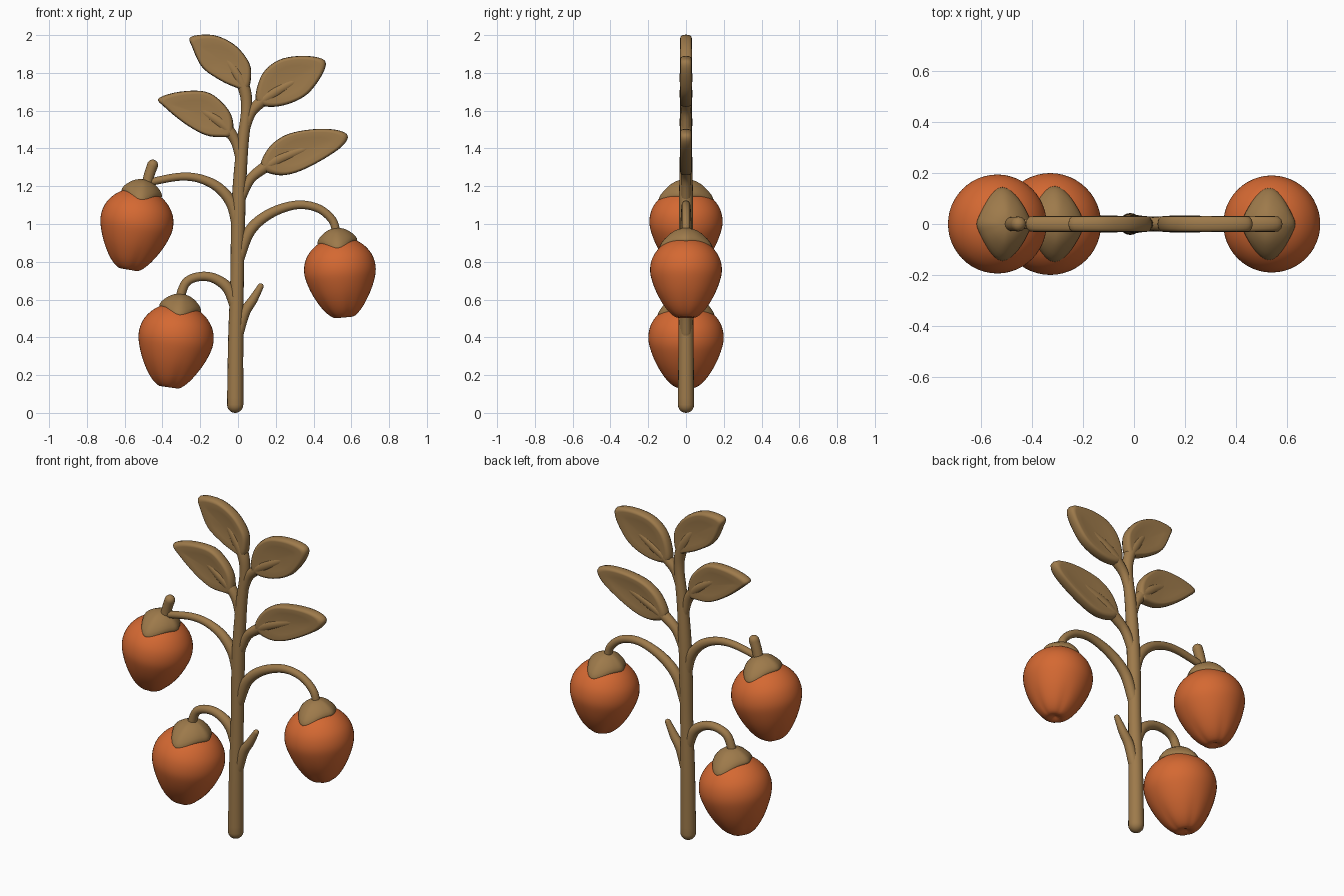
import bpy
from math import sin, cos, pi, sqrt
from mathutils import Vector, Matrix

default_cube = bpy.data.objects.get("Cube")
if default_cube:
    bpy.data.objects.remove(default_cube, do_unlink=True)


def make_material(name, color):
    material = bpy.data.materials.new(name)
    material.use_nodes = True
    material.diffuse_color = color
    material.node_tree.nodes["Principled BSDF"].inputs["Base Color"].default_value = color
    return material


brown = make_material("stem brown", (0.34, 0.195, 0.07, 1))
orange = make_material("fruit orange", (0.66, 0.14, 0.032, 1))


def smooth_points(points, steps, closed=False):
    """Catmull-Rom interpolation through points of any dimension."""
    vectors = [Vector(p) for p in points]
    count = len(vectors)
    result = []

    def pick(i):
        return vectors[i % count] if closed else vectors[max(0, min(count - 1, i))]

    for i in range(count if closed else count - 1):
        a, b, c, d = (pick(i + k) for k in (-1, 0, 1, 2))
        for s in range(steps):
            t = s / steps
            result.append(b + (c - a) * (t / 2)
                          + (2 * a - 5 * b + 4 * c - d) * (t * t / 2)
                          + (3 * b - a - 3 * c + d) * (t ** 3 / 2))
    if not closed:
        result.append(vectors[-1])
    return result


def skin(name, rings, material, matrix=None):
    """Bridge equal-sized rings of points and close both ends."""
    size = len(rings[0])
    verts = [v for ring in rings for v in ring]
    faces = []
    for r in range(len(rings) - 1):
        for i in range(size):
            j = (i + 1) % size
            low, high = r * size, (r + 1) * size
            faces.append((low + i, low + j, high + j, high + i))
    last = (len(rings) - 1) * size
    faces.append(tuple(reversed(range(size))))
    faces.append(tuple(range(last, last + size)))
    mesh = bpy.data.meshes.new(name)
    mesh.from_pydata(verts, [], faces)
    mesh.materials.append(material)
    obj = bpy.data.objects.new(name, mesh)
    bpy.context.scene.collection.objects.link(obj)
    if matrix:
        obj.matrix_world = matrix
    # consistent outward normals
    bpy.ops.object.select_all(action="DESELECT")
    obj.select_set(True)
    bpy.context.view_layer.objects.active = obj
    bpy.ops.object.mode_set(mode="EDIT")
    bpy.ops.mesh.select_all(action="SELECT")
    bpy.ops.mesh.normals_make_consistent(inside=False)
    bpy.ops.object.mode_set(mode="OBJECT")
    mesh.shade_smooth()
    return obj


def tube(name, path, sides=16):
    """Tapered round-ended tube; path points are (x, z, radius)."""
    points = smooth_points(path, 6)
    spine = []
    for i, p in enumerate(points):
        d = points[min(i + 1, len(points) - 1)] - points[max(i - 1, 0)]
        spine.append((Vector((p.x, 0, p.y)), Vector((d.x, 0, d.y)).normalized(), p.z))

    def dome(end, sign):
        pos, along, radius = end
        return [(pos + along * sign * radius * sin(a), along, radius * cos(a))
                for a in (pi * k / 10 for k in (1, 2, 3, 4, 4.8))]

    spine = dome(spine[0], -1)[::-1] + spine + dome(spine[-1], 1)
    rings = []
    for pos, along, radius in spine:
        across = Vector((along.z, 0, -along.x))
        rings.append([pos + radius * (across * cos(a) + Vector((0, sin(a), 0)))
                      for a in (2 * pi * k / sides for k in range(sides))])
    return skin(name, rings, brown)


def leaf(name, outline):
    """Flat leaf with a rounded rim and slightly dished faces."""
    edge = smooth_points(outline, 5, closed=True)
    middle = sum(edge, Vector((0, 0))) / len(edge)
    half = [(0.05, 0.024), (0.6, 0.026), (0.85, 0.031), (0.93, 0.029), (0.98, 0.018)]
    section = [(s, -y) for s, y in half] + [(1, 0)] + half[::-1]
    rings = []
    for scale, y in section:
        ring = [middle + (p - middle) * scale for p in edge]
        rings.append([(p.x, y, p.y) for p in ring])
    return skin(name, rings, brown)


def fruit(name, x, z, tilt, size):
    """Plump fruit with creases underneath and a four-pointed cap."""
    place = Matrix.Translation((x, 0, z)) @ Matrix.Rotation(tilt, 4, "Y") @ Matrix.Scale(size, 4)
    profile = [(0.004, -0.215), (0.05, -0.225), (0.1, -0.185), (0.148, -0.11), (0.18, -0.03),
               (0.19, 0.03), (0.178, 0.09), (0.145, 0.14), (0.1, 0.175), (0.05, 0.195), (0.004, 0.2)]
    angles = [2 * pi * k / 48 for k in range(48)]
    rings = []
    for r, h in smooth_points(profile, 4):
        crease = 0.07 * max(0, -h / 0.22) ** 2
        rings.append([(r * cos(a) * (1 - crease * abs(cos(2.5 * a)) ** 8),
                       r * sin(a) * (1 - crease * abs(cos(2.5 * a)) ** 8), h) for a in angles])
    skin(name, rings, orange, place)

    # cap: domed top, rolled rim, underside tucked into the fruit
    def cap_ring(f, drop):
        ring = []
        for a in angles:
            point = abs(sin(a)) ** 6
            reach = 0.1 + 0.036 * point + 0.006 * cos(2 * a) ** 8
            rim = 0.19 - 0.035 * point
            ring.append((f * reach * cos(a), f * reach * sin(a),
                         0.25 - (0.25 - rim) * f ** 2.2 - drop))
        return ring

    section = [(0.03, 0), (0.2, 0), (0.4, 0), (0.6, 0), (0.8, 0), (0.92, 0.001),
               (0.99, 0.006), (1, 0.015), (0.97, 0.024), (0.85, 0.03), (0.5, 0.06)]
    skin(name + "_cap", [cap_ring(f, d) for f, d in section], brown, place)


# main stem, running up into the top left leaf
tube("stem", [(-0.015, 0.043, 0.043), (-0.012, 0.4, 0.04), (-0.005, 0.7, 0.036),
              (0.003, 1.1, 0.037), (0.022, 1.4, 0.032), (0.045, 1.6, 0.029),
              (0.035, 1.71, 0.032), (-0.01, 1.8, 0.033), (-0.06, 1.87, 0.024)])
tube("side_shoot", [(0.0, 0.42, 0.03), (0.035, 0.53, 0.028), (0.08, 0.6, 0.024), (0.12, 0.67, 0.016)])

# arching fruit branches
tube("upper_right_branch", [(0.0, 0.97, 0.03), (-0.03, 1.1, 0.03), (-0.1, 1.19, 0.027),
                            (-0.2, 1.24, 0.023), (-0.31, 1.25, 0.021), (-0.45, 1.225, 0.02)])
tube("left_branch", [(0.005, 0.82, 0.03), (0.06, 0.96, 0.03), (0.16, 1.05, 0.027),
                     (0.3, 1.1, 0.023), (0.42, 1.085, 0.022), (0.5, 1.02, 0.022), (0.522, 0.94, 0.022)])
tube("lower_right_branch", [(-0.01, 0.55, 0.03), (-0.05, 0.655, 0.03), (-0.12, 0.71, 0.026),
                            (-0.2, 0.722, 0.024), (-0.275, 0.69, 0.024), (-0.31, 0.6, 0.025)])
tube("cap_peg", [(-0.485, 1.2, 0.028), (-0.47, 1.26, 0.028), (-0.452, 1.312, 0.029)])

# leaf stalks and midribs
tube("upper_left_leaf_stalk", [(0.025, 1.46, 0.026), (0.065, 1.58, 0.026), (0.12, 1.645, 0.031),
                               (0.2, 1.7, 0.034), (0.3, 1.755, 0.025)])
tube("lower_right_leaf_stalk", [(0.018, 1.32, 0.026), (-0.01, 1.43, 0.026), (-0.05, 1.495, 0.031),
                                (-0.11, 1.55, 0.034), (-0.19, 1.6, 0.025)])
tube("lower_left_leaf_stalk", [(0.01, 1.13, 0.028), (0.06, 1.23, 0.026), (0.12, 1.285, 0.029),
                               (0.22, 1.345, 0.034), (0.36, 1.4, 0.025)])

# leaves
leaf("upper_right_leaf", [(-0.25, 1.99), (-0.13, 2), (-0.02, 1.95), (0.05, 1.87), (0.07, 1.8),
                          (0.05, 1.71), (-0.03, 1.73), (-0.11, 1.77), (-0.19, 1.83), (-0.24, 1.93)])
leaf("upper_left_leaf", [(0.465, 1.85), (0.43, 1.88), (0.33, 1.89), (0.22, 1.87), (0.14, 1.81), (0.1, 1.72),
                         (0.1, 1.64), (0.18, 1.62), (0.28, 1.64), (0.37, 1.69), (0.44, 1.78)])
leaf("lower_right_leaf", [(-0.42, 1.665), (-0.31, 1.7), (-0.17, 1.7), (-0.08, 1.64), (-0.03, 1.56),
                          (-0.03, 1.47), (-0.08, 1.46), (-0.17, 1.47), (-0.28, 1.53), (-0.39, 1.62)])
leaf("lower_left_leaf", [(0.58, 1.47), (0.51, 1.5), (0.38, 1.5), (0.25, 1.47), (0.16, 1.4),
                         (0.12, 1.3), (0.2, 1.26), (0.3, 1.27), (0.43, 1.33), (0.55, 1.41)])

# hanging fruits
fruit("upper_right_fruit", -0.54, 0.985, 0.17, 1.02)
fruit("left_fruit", 0.542, 0.73, -0.09, 1)
fruit("lower_right_fruit", -0.332, 0.37, 0.14, 1.05)
